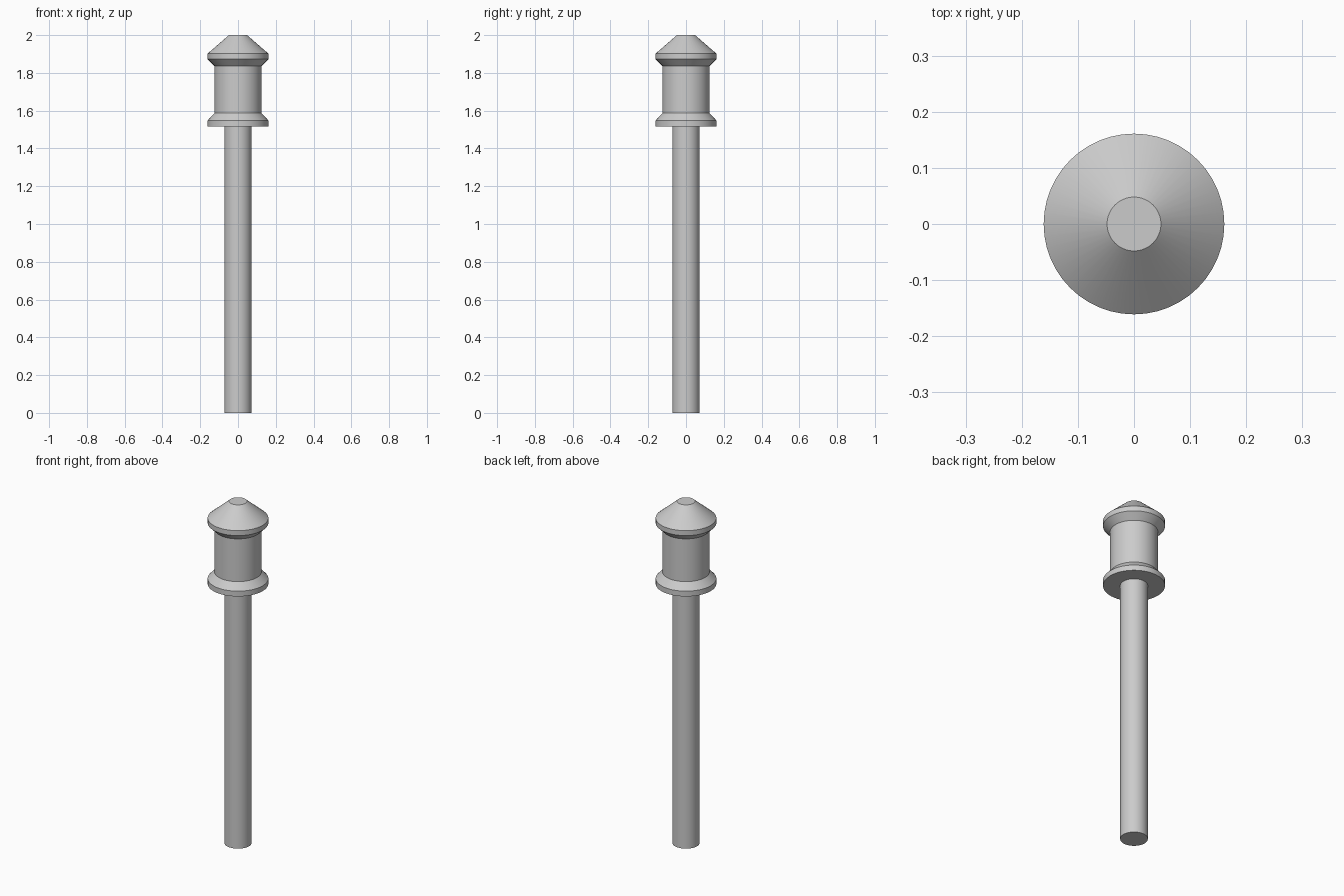
import bpy
import math

cube = bpy.data.objects.get("Cube")
if cube:
    bpy.data.objects.remove(cube, do_unlink=True)

SIDES = 48

grey = bpy.data.materials.new("light_grey")
grey.use_nodes = True
colour = (0.6, 0.6, 0.6, 1)
grey.diffuse_color = colour
grey.node_tree.nodes["Principled BSDF"].inputs["Base Color"].default_value = colour


def lathe(name, profile):
    """Turn a (radius, height) profile about z, with flat end caps."""
    verts = [(r * math.cos(math.tau * i / SIDES), r * math.sin(math.tau * i / SIDES), z)
             for r, z in profile for i in range(SIDES)]
    faces = []
    for k in range(len(profile) - 1):
        a, b = k * SIDES, (k + 1) * SIDES
        for i in range(SIDES):
            j = (i + 1) % SIDES
            faces.append((a + i, a + j, b + j, b + i))
    faces.append(tuple(reversed(range(SIDES))))
    faces.append(tuple(range(len(verts) - SIDES, len(verts))))
    mesh = bpy.data.meshes.new(name)
    mesh.from_pydata(verts, [], faces)
    mesh.materials.append(grey)
    obj = bpy.data.objects.new(name, mesh)
    bpy.context.collection.objects.link(obj)
    bpy.ops.object.select_all(action="DESELECT")
    obj.select_set(True)
    bpy.context.view_layer.objects.active = obj
    bpy.ops.object.shade_smooth_by_angle(angle=math.radians(25))
    return obj


# Slim post
lathe("post", [(0.072, 0), (0.072, 1.517)])

# Lamp head: flared collar, drum and conical cap in one turned piece
lathe("lamp_head", [
    (0.161, 1.517), (0.161, 1.548),   # collar rim
    (0.125, 1.587), (0.125, 1.837),   # drum
    (0.161, 1.873), (0.161, 1.902),   # cap rim
    (0.048, 2.0),                     # cap top
])
